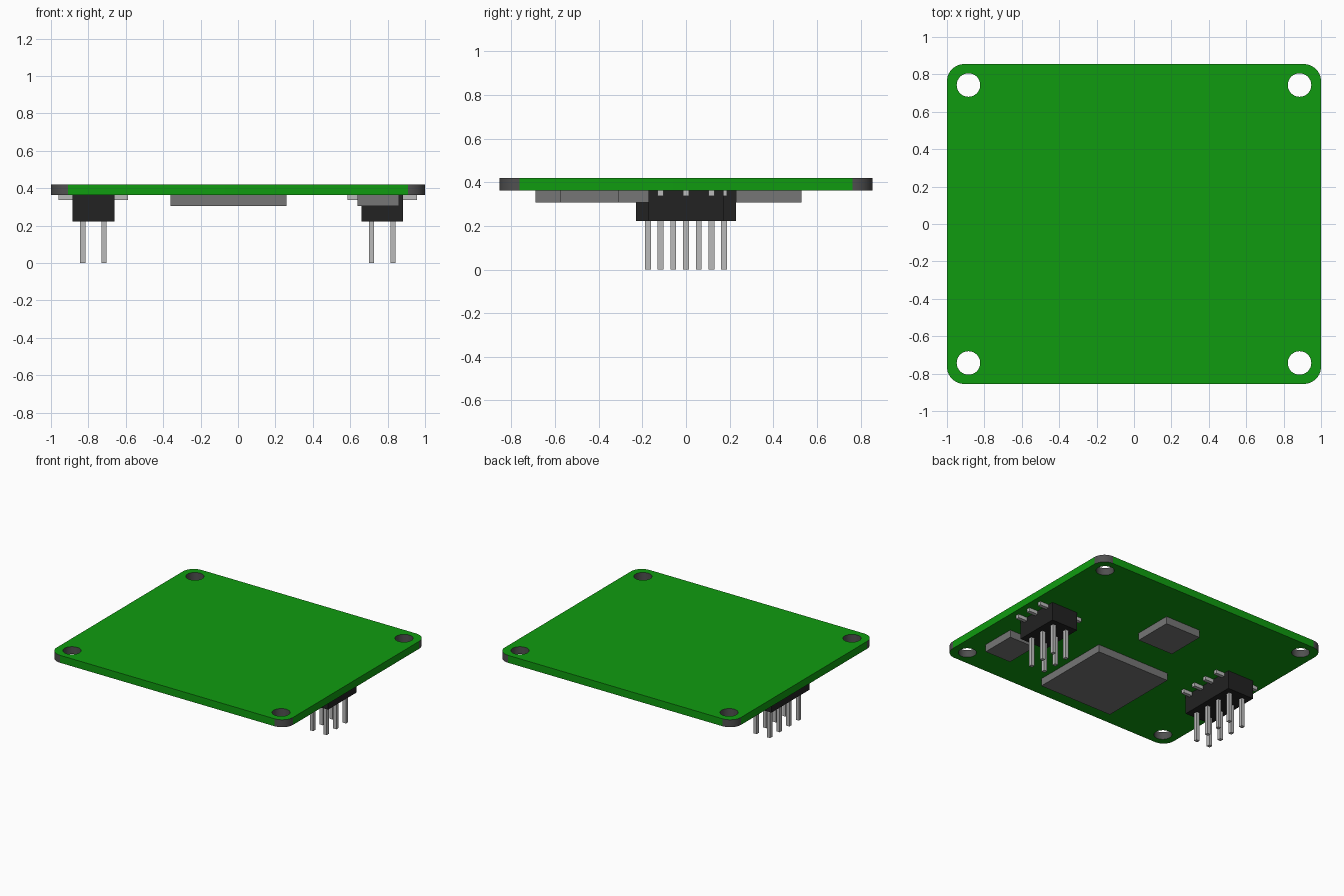
import bpy, bmesh
from math import cos, sin, pi
from mathutils import Vector

if "Cube" in bpy.data.objects:
    bpy.data.objects.remove(bpy.data.objects["Cube"])


def material(name, rgb):
    m = bpy.data.materials.new(name)
    m.use_nodes = True
    m.diffuse_color = (*rgb, 1)
    m.node_tree.nodes["Principled BSDF"].inputs["Base Color"].default_value = (*rgb, 1)
    return m


GREEN = material("board green", (0.005, 0.33, 0.005))
EDGE = material("edge grey", (0.08, 0.08, 0.08))
CHIP = material("chip grey", (0.18, 0.18, 0.18))
BLACK = material("header black", (0.016, 0.016, 0.016))
METAL = material("pin metal", (0.5, 0.5, 0.5))


def finish(name, bm, *mats):
    mesh = bpy.data.meshes.new(name)
    bm.to_mesh(mesh)
    bm.free()
    for m in mats:
        mesh.materials.append(m)
    obj = bpy.data.objects.new(name, mesh)
    bpy.context.collection.objects.link(obj)
    return obj


def add_box(bm, lo, hi):
    lo, hi = Vector(lo), Vector(hi)
    verts = bmesh.ops.create_cube(bm, size=1)["verts"]
    bmesh.ops.scale(bm, vec=hi - lo, verts=verts)
    bmesh.ops.translate(bm, vec=(lo + hi) / 2, verts=verts)


# Board: rounded rectangle with a mounting hole in each corner
HX, HY, CORNER = 1.0, 0.855, 0.092
BOTTOM, TOP = 0.363, 0.42
SIGNS = ((1, 1), (-1, 1), (-1, -1), (1, -1))


def arc(cx, cy, r, start, sweep, steps):
    return [(cx + r * cos(start + sweep * i / steps),
             cy + r * sin(start + sweep * i / steps)) for i in range(steps + 1)]


def add_loop(bm, points):
    verts = [bm.verts.new((x, y, BOTTOM)) for x, y in points]
    return [bm.edges.new((v, verts[i - 1])) for i, v in enumerate(verts)]


bm = bmesh.new()
outline = []
for i, (sx, sy) in enumerate(SIGNS):
    outline += arc(sx * (HX - CORNER), sy * (HY - CORNER), CORNER, i * pi / 2, pi / 2, 10)
edges = add_loop(bm, outline)
for sx, sy in SIGNS:
    edges += add_loop(bm, arc(sx * 0.885, sy * 0.743, 0.063, 0, 2 * pi, 32)[:-1])
bmesh.ops.triangle_fill(bm, use_beauty=True, use_dissolve=False, edges=edges)
result = bmesh.ops.extrude_face_region(bm, geom=bm.faces[:], use_keep_orig=True)
moved = [g for g in result["geom"] if isinstance(g, bmesh.types.BMVert)]
bmesh.ops.translate(bm, vec=(0, 0, TOP - BOTTOM), verts=moved)
bmesh.ops.recalc_face_normals(bm, faces=bm.faces[:])
# Curved walls (corners and holes) are grey; flat faces are green
for f in bm.faces:
    c = f.calc_center_median()
    straight = abs(c.x) < 0.01 or abs(c.y) < 0.01
    f.material_index = int(abs(f.normal.z) < 0.5 and not straight)
board = finish("board", bm, GREEN, EDGE)
bpy.context.view_layer.objects.active = board
board.select_set(True)
bpy.ops.object.shade_smooth_by_angle()
board.select_set(False)

# Chips on the underside
for name, x0, x1, y0, y1 in (("main_chip", -0.36, 0.26, -0.69, -0.07),
                             ("corner_chip", 0.64, 0.86, -0.575, -0.31),
                             ("small_chip", -0.15, 0.15, 0.23, 0.53)):
    bm = bmesh.new()
    add_box(bm, (x0, y0, 0.306), (x1, y1, BOTTOM))
    finish(name, bm, CHIP)


# Double-row pin headers with solder leads
def header(name, cx, rows):
    pitch, half = 0.1165, 0.0135
    length = rows * pitch / 2 - 0.003
    bm = bmesh.new()
    add_box(bm, (cx - 0.112, -length, 0.222), (cx + 0.112, length, BOTTOM))
    finish(name + "_body", bm, BLACK)
    pins, leads = bmesh.new(), bmesh.new()
    for r in range(rows):
        y = (r - (rows - 1) / 2) * pitch
        for side in (-1, 1):
            x = cx + side * 0.057
            add_box(pins, (x - half, y - half, 0), (x + half, y + half, 0.23))
            ends = sorted((cx + side * 0.105, cx + side * 0.186))
            add_box(leads, (ends[0], y - half, 0.336), (ends[1], y + half, BOTTOM))
    finish(name + "_pins", pins, METAL)
    finish(name + "_leads", leads, METAL)


header("left_header", 0.771, 3)
header("right_header", -0.773, 4)
